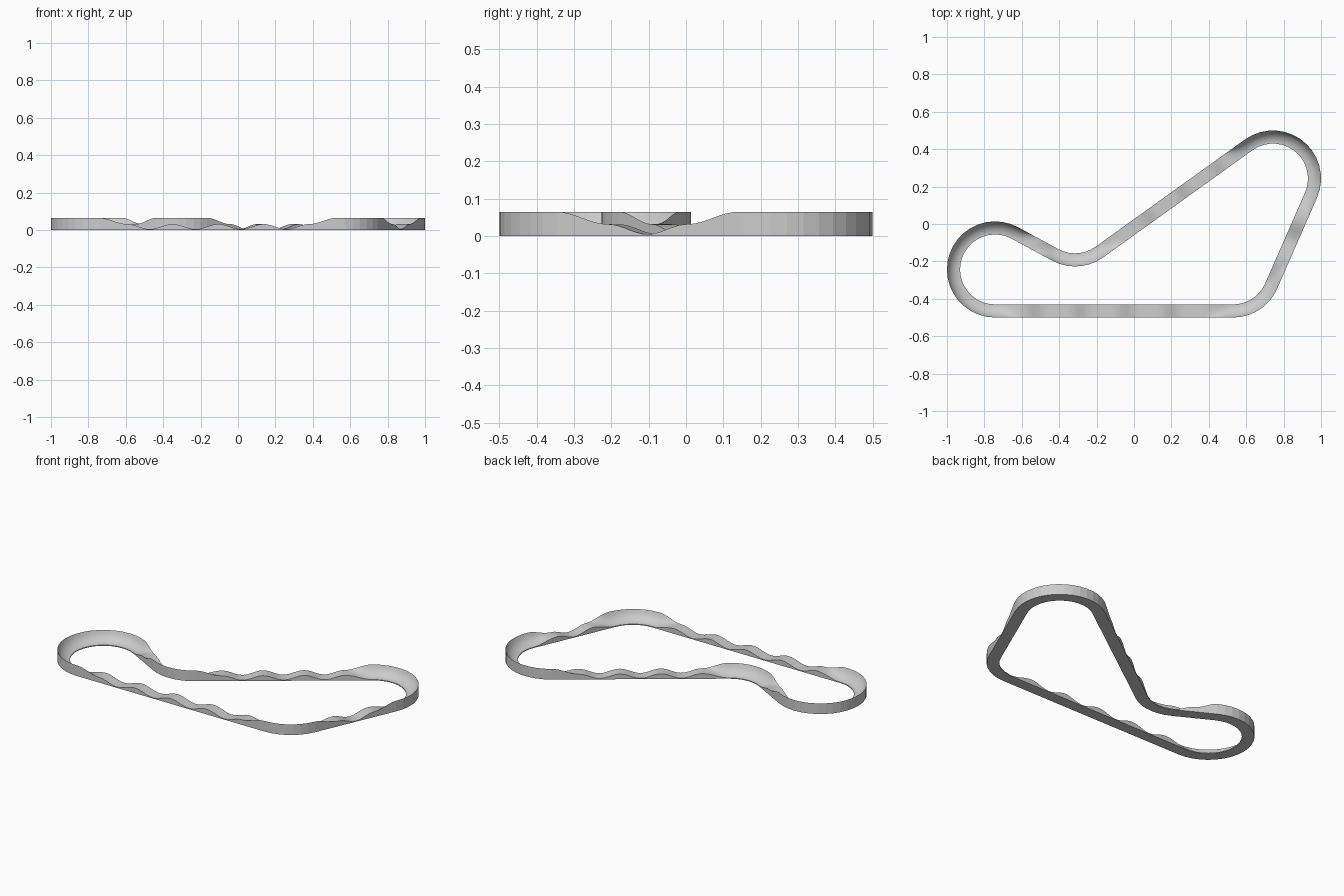
import bpy, bmesh
from math import pi, sin, cos, asin, atan2, ceil, sqrt, hypot, radians

if "Cube" in bpy.data.objects:
    bpy.data.objects.remove(bpy.data.objects["Cube"])

R, HALF = 0.222, 0.035            # centreline radius, half track width
LOW, CREST, TOP = 0.005, 0.032, 0.065
RAMP, WAVE = 0.15, 0.24           # berm blend length, roller spacing
LANES = 10
# corners in driving order: centre x, centre y, turn (+1 left, -1 right)
CORNERS = [(0.53, -0.243, 1), (0.743, 0.243, 1), (-0.315, 0.03, -1), (-0.743, -0.243, 1)]


def berm(t):
    k = 0.96
    return LOW + (TOP - LOW) * (1 - sqrt(1 - (k * t) ** 2)) / (1 - sqrt(1 - k * k))


def ease(t):
    return 0.5 - 0.5 * cos(pi * max(0, min(1, t)))


def straight_angle(a, b):
    vx, vy = b[0] - a[0], b[1] - a[1]
    return atan2(vy, vx) + asin((a[2] - b[2]) * R / hypot(vx, vy))


def edge_point(c, ang):
    return c[0] + c[2] * R * sin(ang), c[1] - c[2] * R * cos(ang)


# stations along the loop: x, y, heading, turn side, berm weight, roller height
stations = []
n = len(CORNERS)
for i, c in enumerate(CORNERS):
    prev, nxt = CORNERS[i - 1], CORNERS[(i + 1) % n]
    a0, a1 = straight_angle(prev, c), straight_angle(c, nxt)
    sweep = ((a1 - a0) * c[2]) % (2 * pi)
    steps = ceil(sweep / radians(10))
    for k in range(steps + 1):
        a = a0 + c[2] * sweep * k / steps
        stations.append((*edge_point(c, a), a, c[2], 1, CREST))
    # straight with rollers, blending out of one berm and into the next
    p, q = edge_point(c, a1), edge_point(nxt, a1)
    length = hypot(q[0] - p[0], q[1] - p[1])
    ramp = min(RAMP, length / 2)
    waves = round((length - 2 * ramp) / WAVE)
    m = ceil(length / 0.018)
    for k in range(1, m):
        f = k / m
        d = f * length
        w = 1 - ease(d / ramp) if d < length / 2 else 1 - ease((length - d) / ramp)
        h = CREST
        if waves and ramp < d < length - ramp:
            u = (d - ramp) / (length - 2 * ramp) * waves
            h = LOW + (CREST - LOW) * (0.5 + 0.5 * cos(2 * pi * u))
        stations.append((p[0] + (q[0] - p[0]) * f, p[1] + (q[1] - p[1]) * f, a1,
                         c[2] if f < 0.5 else nxt[2], w, h))

# solid track body: riding surface, side walls and flat base
bm = bmesh.new()
rings = []
for x, y, a, side, w, h in stations:
    ring = []
    for j in range(LANES + 1):
        t = j / LANES                         # 0 = left edge, 1 = right edge
        o = (2 * t - 1) * HALF
        z = (1 - w) * h + w * berm(t if side > 0 else 1 - t)
        ring.append(bm.verts.new((x + o * sin(a), y - o * cos(a), z)))
    for o in (HALF, -HALF):
        ring.append(bm.verts.new((x + o * sin(a), y - o * cos(a), 0)))
    rings.append(ring)

for i, ring in enumerate(rings):
    other = rings[(i + 1) % len(rings)]
    for j in range(len(ring)):
        k = (j + 1) % len(ring)
        face = bm.faces.new((ring[j], ring[k], other[k], other[j]))
        face.smooth = j < LANES               # only the riding surface is smooth
bmesh.ops.recalc_face_normals(bm, faces=bm.faces)

mesh = bpy.data.meshes.new("pump_track")
bm.to_mesh(mesh)
bm.free()
track = bpy.data.objects.new("pump_track", mesh)
bpy.context.collection.objects.link(track)
